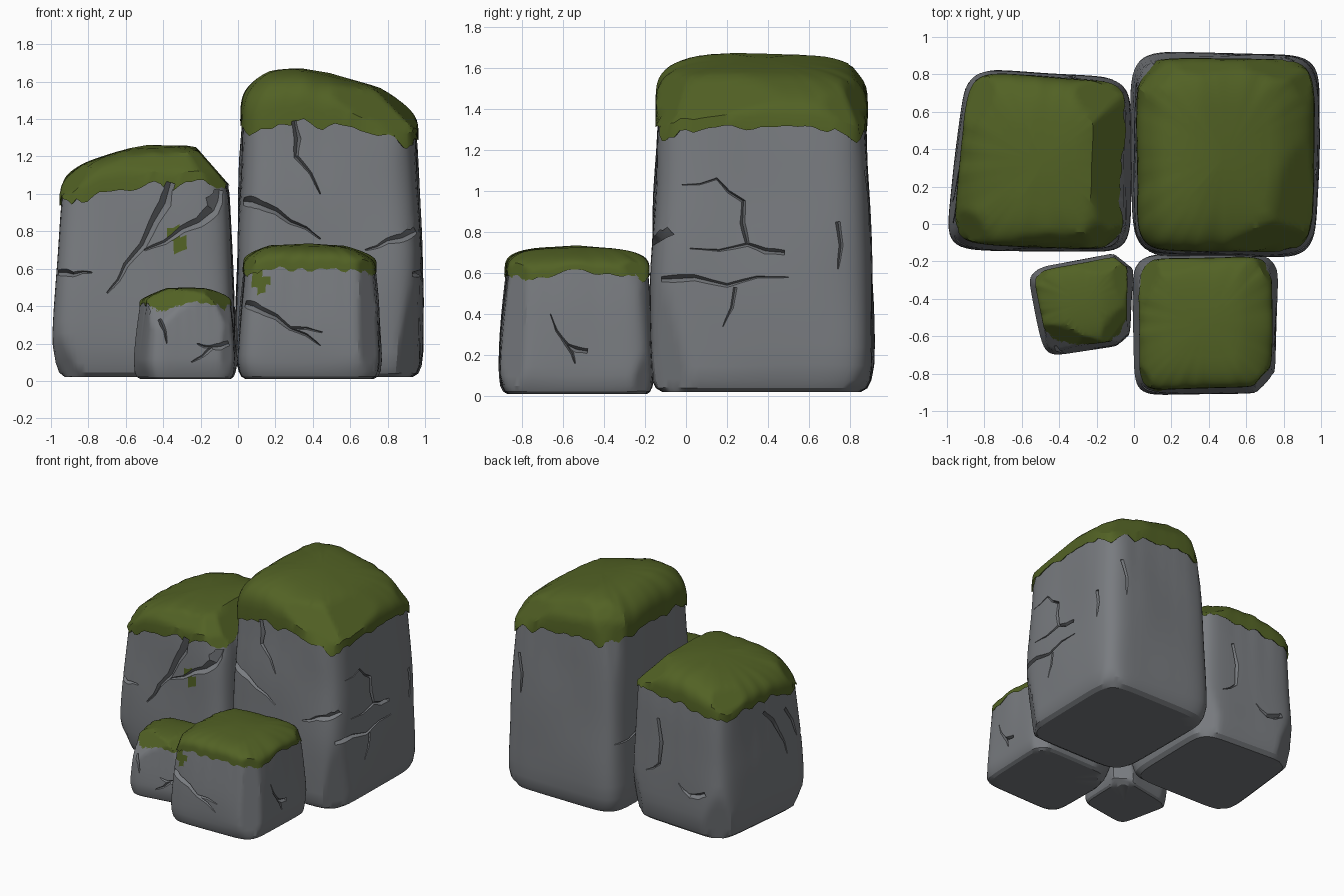
import bpy, bmesh, math, random
from mathutils import Vector, noise
from mathutils.bvhtree import BVHTree

if "Cube" in bpy.data.objects:
    bpy.data.objects.remove(bpy.data.objects["Cube"])


def material(name, rgb):
    m = bpy.data.materials.new(name)
    m.diffuse_color = (*rgb, 1)
    m.use_nodes = True
    m.node_tree.nodes["Principled BSDF"].inputs["Base Color"].default_value = m.diffuse_color
    return m


STONE = material("stone grey", (0.19, 0.20, 0.215))
MOSS = material("moss green", (0.085, 0.122, 0.018))
COLS = 112  # columns around each boulder
# underside and lower edge rounding: (plan scale, height / rounding)
FOOT = [(0.4, 0), (0.75, 0), (0.88, 0.0), (0.94, 0.15), (0.975, 0.45), (0.995, 1.0)]


def lerp_table(table, x):
    for (x0, y0), (x1, y1) in zip(table, table[1:]):
        if x <= x1:
            f = max(0, (x - x0) / (x1 - x0))
            return y0 + (y1 - y0) * f
    return table[-1][1]


def boulder(name, quad, z0, foot, taper, line, slope, dip, top, seed, chisel, patches=()):
    """Rounded block over a four-cornered plan, capped with moss above a ragged line."""
    rng = random.Random(seed)
    q = [Vector((x, y, 0)) for x, y in quad]  # front-left, front-right, back-right, back-left

    def plan(u, v):
        a, b = (u + 1) / 2, (v + 1) / 2
        return q[0].lerp(q[1], a).lerp(q[3].lerp(q[2], a), b)

    # rounded-square outline
    outline = []
    for i in range(COLS):
        side, f = divmod(i / COLS * 4, 1)
        w = 2 * f - 1
        u, v = [(w, -1), (1, w), (-w, 1), (-1, -w)][int(side)]
        k = (abs(u) ** 7 + abs(v) ** 7) ** (1 / 7)
        outline.append((u / k, v / k))

    bm = bmesh.new()
    rings = [[] for _ in range(31)]
    for u, v in outline:
        jag = noise.noise(Vector((u * 5, v * 5, seed * 3.7))) * 0.06
        jag += noise.noise(Vector((u * 14, v * 14, seed))) * 0.03
        zl = line + slope * u - dip * abs(u * v) ** 3 + jag * min(1, line + 0.1)
        col = [(s, z0 + foot * h) for s, h in FOOT]
        for k in range(1, 13):  # stone walls
            f = k / 12
            col.append((1 - (1 - taper) * f ** 1.6, z0 + foot + (zl - z0 - foot) * f))
        for k in range(13):  # moss dome
            a = (k / 13) * math.pi / 2
            s = math.cos(a) ** 0.5
            uu, vv = u * s, v * s
            h = lerp_table(top, uu) - 0.015 * vv * vv
            col.append((s * (taper + 0.022), zl - 0.008 + (h - zl) * math.sin(a) ** 0.55))
        for ring, (s, z) in zip(rings, col):
            p = plan(u * s, v * s)
            p.z = z
            if z > z0 + foot * 0.5:
                p += noise.noise_vector(p * 2.2 + Vector((seed, 0, 0))) * 0.012
            ring.append(bm.verts.new(p))
    low = bm.verts.new(plan(0, 0) + Vector((0, 0, z0)))
    high = bm.verts.new(plan(0, 0) + Vector((0, 0, lerp_table(top, 0))))

    # chiselled flats on the corners and edges
    for _ in range(22):
        n = Vector((rng.uniform(-1, 1), rng.uniform(-1, 1), rng.uniform(-0.35, 0.7))).normalized()
        if max(abs(c) for c in n) > 0.86:
            continue
        d = max(v.co.dot(n) for v in bm.verts) - rng.uniform(0.3, 1) * chisel
        for v in bm.verts:
            over = v.co.dot(n) - d
            if over > 0:
                v.co -= n * over

    rings = [r for r in rings if r]
    stone_rings = len(FOOT) + 12
    for r in range(len(rings) - 1):
        for i in range(COLS):
            j = (i + 1) % COLS
            f = bm.faces.new((rings[r][i], rings[r][j], rings[r + 1][j], rings[r + 1][i]))
            f.material_index = int(r >= stone_rings - 1)
    for i in range(COLS):
        j = (i + 1) % COLS
        bm.faces.new((low, rings[0][j], rings[0][i]))
        bm.faces.new((high, rings[-1][i], rings[-1][j])).material_index = 1
    # stray moss tufts on the walls
    for x, y, z, rad in patches:
        for f in bm.faces:
            if (f.calc_center_median() - Vector((x, y, z))).length < rad:
                f.material_index = 1
    bmesh.ops.recalc_face_normals(bm, faces=bm.faces)
    me = bpy.data.meshes.new(name)
    bm.to_mesh(me)
    bm.free()
    ob = bpy.data.objects.new(name, me)
    bpy.context.collection.objects.link(ob)
    me.materials.append(STONE)
    me.materials.append(MOSS)
    return ob


RAYS = {"front": Vector((0, 1, 0)), "back": Vector((0, -1, 0)),
        "right": Vector((-1, 0, 0)), "left": Vector((1, 0, 0))}


def carve(ob, cracks):
    """Cut V-shaped cracks: (face, width, depth, [(across, height), ...])."""
    tree = BVHTree.FromPolygons([v.co for v in ob.data.vertices],
                                [p.vertices[:] for p in ob.data.polygons])
    for face, width, depth, path in cracks:
        d = RAYS[face]
        pts = []
        for a, z in path:
            start = Vector((a, 0, z)) if d.x == 0 else Vector((0, a, z))
            hit = tree.ray_cast(start - d * 5, d)[0]
            if hit:
                pts.append(hit)
        if len(pts) < 2:
            continue
        # add crooked midpoints that follow the surface
        fine = [pts[0]]
        for p, n in zip(pts, pts[1:]):
            m = (p + n) / 2 + (n - p).cross(d) * 0.07
            hit = tree.ray_cast(m - d * 5, d)[0]
            fine += [hit or m, n]
        bm = bmesh.new()
        prev = None
        for i, p in enumerate(fine):
            t = fine[min(i + 1, len(fine) - 1)] - fine[max(i - 1, 0)]
            side = t.cross(d).normalized()
            f = i / (len(fine) - 1)
            w = width * (1 - 0.85 * f) * (0.6 if i == 0 else 1) * 0.5
            out = p - d * 0.02
            grow = 1 + 0.02 / depth
            tri = [bm.verts.new(c) for c in (out + side * w * grow, out - side * w * grow,
                                             p + d * depth * (1 - 0.6 * f))]
            if prev:
                for k in range(3):
                    l = (k + 1) % 3
                    bm.faces.new((prev[k], prev[l], tri[l], tri[k]))
            else:
                bm.faces.new(tri)
            prev = tri
        bm.faces.new(prev)
        bmesh.ops.triangulate(bm, faces=bm.faces)
        bmesh.ops.recalc_face_normals(bm, faces=bm.faces)
        me = bpy.data.meshes.new("crack_cutter")
        bm.to_mesh(me)
        bm.free()
        me.materials.append(STONE)
        cutter = bpy.data.objects.new("crack_cutter", me)
        bpy.context.collection.objects.link(cutter)
        mod = ob.modifiers.new("crack", 'BOOLEAN')
        mod.operation, mod.solver, mod.object = 'DIFFERENCE', 'EXACT', cutter
        bpy.context.view_layer.objects.active = ob
        bpy.ops.object.modifier_apply(modifier=mod.name)
        bpy.data.objects.remove(cutter)
    bpy.ops.object.select_all(action='DESELECT')
    ob.select_set(True)
    bpy.context.view_layer.objects.active = ob
    bpy.ops.object.shade_smooth_by_angle(angle=math.radians(28))


# Tall boulder
tall = boulder("tall_boulder", [(-0.01, -0.18), (0.98, -0.18), (1.0, 0.91), (-0.02, 0.92)],
               0.02, 0.13, 0.92, 1.36, -0.04, 0.08,
               [(-1, 1.64), (-0.7, 1.68), (-0.3, 1.68), (0.6, 1.58), (1, 1.5)], 3, 0.045)
carve(tall, [
    ("front", 0.07, 0.05, [(0.03, 0.96), (0.12, 0.94), (0.28, 0.85), (0.44, 0.76)]),
    ("front", 0.05, 0.04, [(0.3, 1.39), (0.31, 1.2), (0.44, 1.0)]),
    ("front", 0.06, 0.04, [(0.95, 0.8), (0.8, 0.75), (0.68, 0.7)]),
    ("right", 0.04, 0.03, [(-0.12, 0.57), (0.2, 0.54), (0.5, 0.58)]),
    ("right", 0.03, 0.03, [(0.24, 0.53), (0.18, 0.34)]),
    ("right", 0.04, 0.03, [(0.48, 0.7), (0.3, 0.74), (0.02, 0.72)]),
    ("right", 0.03, 0.03, [(0.3, 0.74), (0.28, 0.95), (0.15, 1.06), (-0.02, 1.03)]),
    ("right", 0.04, 0.03, [(0.74, 0.85), (0.74, 0.62)]),
    ("left", 0.04, 0.04, [(0.4, 0.6), (0.6, 0.62), (0.85, 0.58)]),
    ("back", 0.04, 0.04, [(0.85, 1.1), (0.82, 0.8)])])

# Wide boulder
wide = boulder("wide_boulder", [(-1.01, -0.14), (-0.02, -0.16), (-0.01, 0.78), (-0.9, 0.84)],
               0.02, 0.17, 0.92, 1.04, 0.05, 0.06,
               [(-1, 1.15), (-0.75, 1.19), (-0.2, 1.26), (0.6, 1.265), (1, 1.18)], 8, 0.06,
               [(-0.32, -0.14, 0.76, 0.05)])
carve(wide, [
    ("front", 0.08, 0.05, [(-0.36, 1.06), (-0.45, 0.85), (-0.6, 0.62), (-0.7, 0.47)]),
    ("front", 0.11, 0.05, [(-0.1, 1.02), (-0.13, 0.91), (-0.3, 0.81), (-0.5, 0.7)]),
    ("front", 0.05, 0.05, [(-0.96, 0.58), (-0.88, 0.57), (-0.78, 0.58)]),
    ("left", 0.04, 0.04, [(0.35, 0.9), (0.2, 0.7), (0.12, 0.5)]),
    ("left", 0.04, 0.04, [(0.12, 0.85), (0.0, 0.6)]),
    ("back", 0.04, 0.04, [(-0.3, 0.85), (-0.32, 0.5), (-0.2, 0.42)]),
    ("back", 0.06, 0.04, [(-0.74, 0.38), (-0.6, 0.33), (-0.5, 0.4)])])

# Front boulder
front = boulder("front_boulder", [(0.0, -0.92), (0.75, -0.9), (0.78, -0.15), (-0.01, -0.16)],
                0.01, 0.09, 0.90, 0.61, 0.0, 0.06,
                [(-1, 0.70), (-0.6, 0.735), (0.5, 0.735), (1, 0.69)], 12, 0.04,
                [(0.12, -0.87, 0.53, 0.05)])
carve(front, [
    ("front", 0.06, 0.04, [(0.04, 0.41), (0.12, 0.38), (0.28, 0.28), (0.45, 0.26)]),
    ("front", 0.03, 0.03, [(0.28, 0.28), (0.44, 0.19)]),
    ("right", 0.04, 0.03, [(-0.48, 0.22), (-0.58, 0.25), (-0.66, 0.4)]),
    ("right", 0.03, 0.03, [(-0.58, 0.25), (-0.54, 0.16)])])

# Small boulder
small = boulder("small_boulder", [(-0.47, -0.71), (-0.02, -0.64), (0.0, -0.13), (-0.58, -0.24)],
                0.01, 0.08, 0.88, 0.42, 0.0, 0.04,
                [(-1, 0.46), (-0.5, 0.50), (0.4, 0.50), (1, 0.47)], 17, 0.04)
carve(small, [
    ("front", 0.05, 0.03, [(-0.05, 0.2), (-0.14, 0.18), (-0.25, 0.1)]),
    ("front", 0.03, 0.03, [(-0.14, 0.18), (-0.22, 0.2)]),
    ("front", 0.03, 0.03, [(-0.42, 0.33), (-0.38, 0.2)])])
